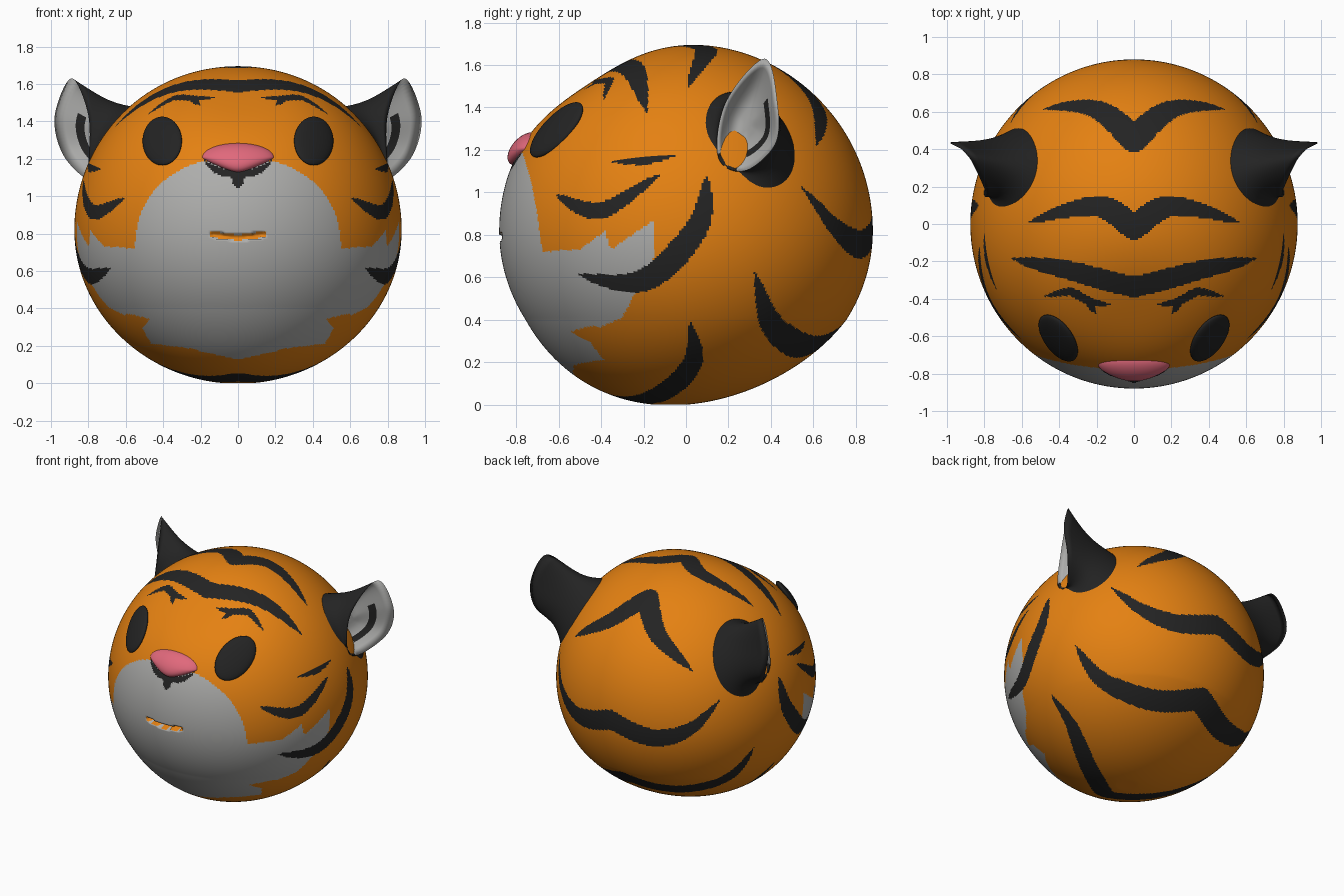
import bpy, bmesh, math
from mathutils import Vector, kdtree

if "Cube" in bpy.data.objects:
    bpy.data.objects.remove(bpy.data.objects["Cube"])

def material(name, rgb):
    m = bpy.data.materials.new(name)
    m.diffuse_color = (*rgb, 1)
    m.use_nodes = True
    m.node_tree.nodes["Principled BSDF"].inputs["Base Color"].default_value = m.diffuse_color
    return m

ORANGE, DARK, LIGHT = 0, 1, 2
fur = [material("orange fur", (0.78, 0.22, 0.006)),
       material("dark fur", (0.017, 0.017, 0.017)),
       material("light fur", (0.42, 0.42, 0.41))]
pink = material("pink nose", (0.75, 0.14, 0.20))

CZ, RX, RY = 0.82, 0.875, 0.88

def rz(up):
    return 0.88 if up else 0.82

def to_skin(p):
    """Push a direction from the head centre out to the egg-shaped skin."""
    d = Vector((p[0] / RX, p[1] / RY, (p[2] - CZ) / rz(p[2] > CZ))).normalized()
    return Vector((d.x * RX, d.y * RY, CZ + d.z * rz(d.z > 0)))

def lift(view, u, v):
    """Point on the head seen at (u, v) in a flat view."""
    root = lambda a, b: math.sqrt(max(0, 1 - a * a - b * b))
    if view in ("top", "bottom"):
        s = 1 if view == "top" else -1
        return (u, v, CZ + s * rz(s > 0) * root(u / RX, v / RY))
    h = (v - CZ) / rz(v > CZ)
    if view == "side":
        return (RX * root(u / RY, h), u, v)
    return (u, RY * root(u / RX, h) * (-1 if view == "front" else 1), v)

def spline(pts, n, closed=False):
    """Catmull-Rom curve through points of any dimension."""
    k, out = len(pts), []
    get = (lambda i: pts[i % k]) if closed else (lambda i: pts[min(max(i, 0), k - 1)])
    for i in range(k if closed else k - 1):
        a, b, c, d = (get(i + j) for j in (-1, 0, 1, 2))
        for j in range(n):
            t = j / n
            out.append(tuple(0.5 * (2 * q + (r - p) * t + (2 * p - 5 * q + 4 * r - s) * t * t
                             + (3 * q - p - 3 * r + s) * t ** 3) for p, q, r, s in zip(a, b, c, d)))
    return out if closed else out + [tuple(pts[-1])]

def inside(poly, u, v):
    hit = False
    for (a, b), (c, d) in zip(poly, poly[1:] + poly[:1]):
        if (b > v) != (d > v) and u < (c - a) * (v - b) / (d - b) + a:
            hit = not hit
    return hit

def finish(name, bm, mats, mirror=False):
    me = bpy.data.meshes.new(name)
    bm.to_mesh(me)
    bm.free()
    for m in mats:
        me.materials.append(m)
    me.shade_smooth()
    ob = bpy.data.objects.new(name, me)
    bpy.context.collection.objects.link(ob)
    if mirror:
        ob.modifiers.new("mirror", 'MIRROR').use_mirror_merge = False

# ---- head: finely divided cube rounded to an egg
bm = bmesh.new()
bmesh.ops.create_cube(bm, size=2)
bmesh.ops.subdivide_edges(bm, edges=bm.edges[:], cuts=127, use_grid_fill=True)
for v in bm.verts:
    d = Vector([math.tan(c * math.pi / 4) for c in v.co])
    v.co = to_skin((d.x * RX, d.y * RY, CZ + d.z * rz(d.z > 0)))
bm.faces.ensure_lookup_table()
kd = kdtree.KDTree(len(bm.faces))

# light muzzle (rounded top, tufted chin) and tufted cheeks
chin = [(-.01, .72), (.62, .72), (.62, .38), (.475, .35), (.51, .3), (.465, .225), (.28, .21), (-.01, .15)]
cheek = [(-.9, .72), (-.5, .73), (-.38, .82), (-.355, .73), (-.15, .87), (-.15, .7),
         (-.3, .41), (-.42, .36), (-.9, .36)]

def is_light(x, y, z):
    if y > 0:
        return False
    if x > .6:
        return inside(cheek, y, z)
    if z > .72:
        return (x / .55) ** 2.2 + ((z - .72) / .49) ** 2.2 < 1
    return inside(chin, x, z)

for i, f in enumerate(bm.faces):
    c = f.calc_center_median()
    kd.insert(c, i)
    if is_light(abs(c.x), c.y, c.z):
        f.material_index = LIGHT
kd.balance()

# stripes: chevrons are thick at the centre line, crescents taper at both ends
chevron = lambda t: 1 - t ** 2.6
crescent = lambda t: math.sin(math.pi * t) ** .8
even = lambda t: 1

def paint(view, taper, width, pts, index=DARK):
    path = spline([lift(view, u, v) for u, v in pts], 40)
    for k, p in enumerate(path):
        p = to_skin(p)
        w = max(.005, width * taper(k / (len(path) - 1)))
        for s in (1, -1):
            for _, i, _ in kd.find_range((s * p.x, p.y, p.z), w):
                bm.faces[i].material_index = index

paint("top", chevron, .066, [(0, -.355), (.36, -.25), (.65, -.185)])            # forehead
paint("top", chevron, .066, [(0, -.02), (.2, .095), (.56, .01)])                # crown
paint("top", chevron, .072, [(0, .45), (.2, .615), (.48, .615)])                # behind crown
paint("top", crescent, .028, [(.48, -.39), (.35, -.37), (.25, -.425), (.13, -.455)])  # brow
paint("top", chevron, .022, [(.26, -.42), (.21, -.5)])                          # brow hook
paint("back", chevron, .072, [(0, .83), (.3, .755), (.52, .83), (.655, 1.02)])  # nape
paint("back", chevron, .085, [(0, .32), (.3, .255), (.62, .38), (.785, .62)])   # low back
paint("bottom", chevron, .075, [(0, -.3), (.26, -.14), (.57, .03), (.745, .02)])  # underside
paint("side", crescent, .019, [(-.35, 1.145), (-.2, 1.148), (-.05, 1.175)])     # cheeks
paint("side", crescent, .04, [(-.61, .985), (-.4, .915), (-.13, 1.08)])
paint("side", crescent, .06, [(-.5, .61), (-.2, .585), (.05, .83), (.1, 1.07)])
paint("front", chevron, .04, [(0, 1.13), (0, 1.05)])                            # under the nose
paint("front", chevron, .025, [(0, 1.12), (.1, 1.135), (.18, 1.19)])
paint("front", even, .015, [(0, .777), (.14, .795)], ORANGE)                    # mouth

# shape: flatter brow, tilted underside, mouth slot pressed in
brow = Vector((0, -.48, 1.55))
for v in bm.verts:
    p = v.co.copy()
    n = (p - Vector((0, 0, CZ))).normalized()
    v.co -= n * .05 * math.exp(-((p - brow).length / .35) ** 2)
    if p.z < .4:
        v.co.z = max(0, p.z + .08 * p.y * (.4 - p.z) / .4)
    if p.y < 0 and abs(p.x) < .14 and abs(p.z - .777 - .13 * abs(p.x)) < .013:
        v.co.y += .045
finish("head", bm, fur)

# ---- eyes and nose: ellipsoids sheared to lie along the face
def blob(name, centre, radii, slope_x, slope_z, mat, mirror, taper=0, bend=0):
    bm = bmesh.new()
    bmesh.ops.create_uvsphere(bm, u_segments=48, v_segments=32, radius=1)
    for v in bm.verts:
        a, b, c = v.co
        x = a * radii[0] * (1 + taper * min(0, c))
        z = c * radii[2]
        y = b * radii[1] + slope_x * x + slope_z * z + bend * x * x
        v.co = Vector(centre) + Vector((x, y, z))
    finish(name, bm, [mat], mirror)

blob("eye", (.405, -.61, 1.295), (.105, .045, .13), .664, .72, fur[DARK], True)
blob("nose", (0, -.765, 1.205), (.195, .065, .078), 0, .5, pink, False, .55, .5)

# ---- ears: loft from an oval on the head to the rim, then into the cup
rim = spline([(.89, .37, 1.63), (.8, .19, 1.43), (.8, .15, 1.17),
              (.82, .27, 1.1), (.94, .42, 1.23), (.98, .43, 1.43)], 11, True)
rim = [Vector(p) for p in rim]
n = len(rim)
base = []
for i in range(n):
    a = math.tau * i / n
    base.append(Vector(lift("side", .3 - .225 * math.sin(a),
                            1.24 + .23 * math.cos(a) + .08 * math.sin(a))))
cup, axis = Vector((.72, .29, 1.32)), Vector((.66, .3, 1.29))
OUT, IN = 8, 7
rings = []
for k in range(OUT + 1):
    t = k / OUT
    pinch = .12 * math.sin(math.pi * t) + .05 * (1 - t)       # concave flank, sunk foot
    rings.append([b.lerp(r, t).lerp(axis.lerp(cup, t), pinch) for b, r in zip(base, rim)])
for k in range(1, IN):
    t = k / IN
    hollow = Vector((.05 * math.sin(math.pi * t), 0, 0))
    rings.append([r.lerp(cup, t) - hollow for r in rim])

bm = bmesh.new()
loops = [[bm.verts.new(p) for p in ring] for ring in rings]
for k, (lo, hi) in enumerate(zip(loops, loops[1:])):
    for i in range(n):
        j = (i + 1) % n
        f = bm.faces.new((lo[i], lo[j], hi[j], hi[i]))
        streak = k == OUT + 2 and n // 2 < i < n - 8          # dark line inside the cup
        f.material_index = 1 if k >= OUT and not streak else 0
bm.faces.new(loops[-1]).material_index = 1
bmesh.ops.recalc_face_normals(bm, faces=bm.faces[:])
finish("ear", bm, [fur[DARK], fur[LIGHT]], True)
